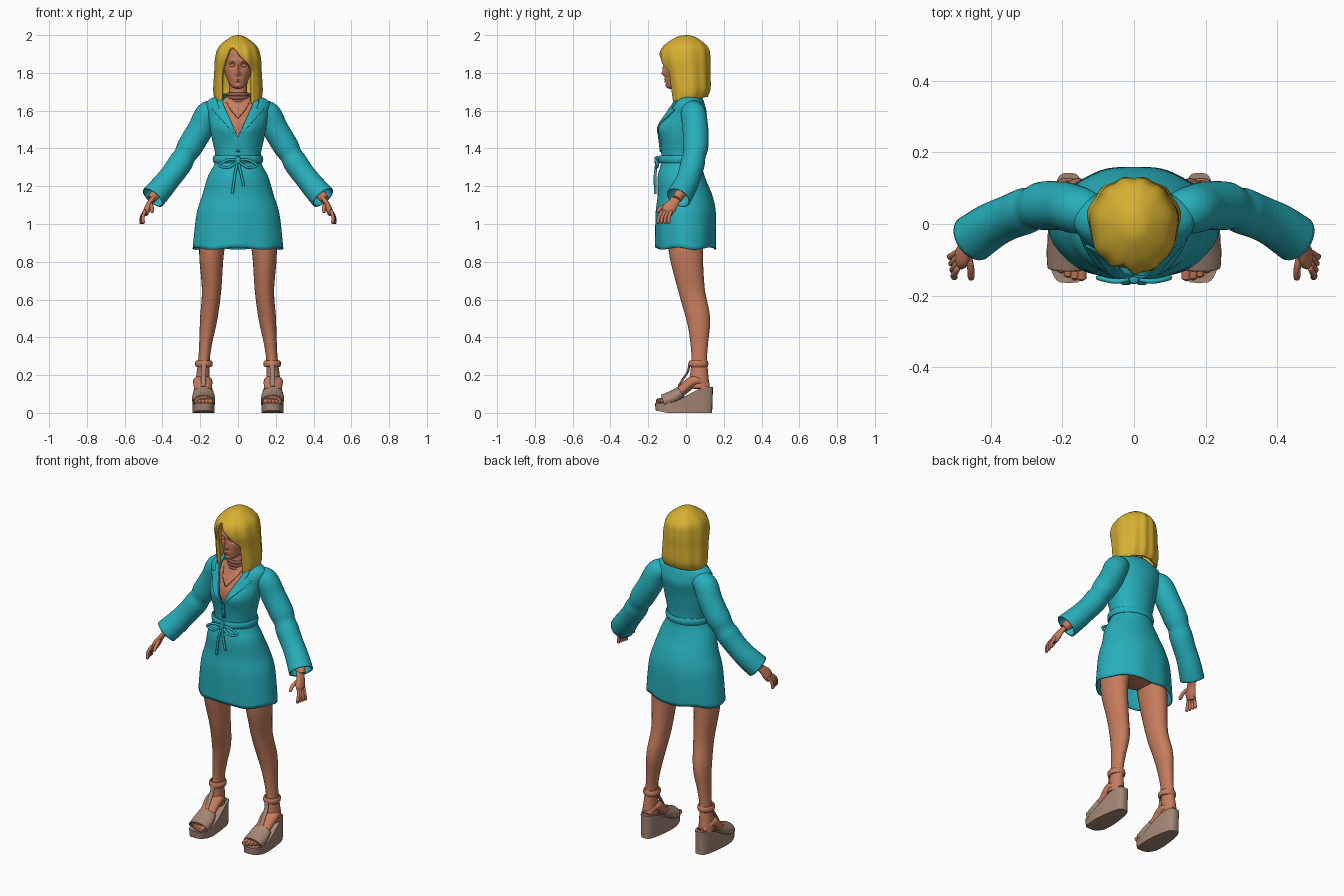
import bpy, bmesh, math
from math import sin, cos, pi, exp, sqrt
from mathutils import Vector

cube = bpy.data.objects.get("Cube")
if cube:
    bpy.data.objects.remove(cube)
parts = []


def material(name, *rgb):
    mat = bpy.data.materials.new(name)
    mat.use_nodes = True
    mat.diffuse_color = (*rgb, 1)
    mat.node_tree.nodes["Principled BSDF"].inputs["Base Color"].default_value = (*rgb, 1)
    return mat


TEAL = material("teal cloth", .02, .43, .5)
BLONDE = material("blonde hair", .68, .43, .03)
SKIN = material("skin", .56, .2, .11)
BROWN = material("brown choker", .3, .11, .07)
TAUPE = material("taupe leather", .37, .24, .18)


def clamp(value, low=0, high=1):
    return max(low, min(high, value))


def spline(keys, steps=6):
    """Catmull-Rom interpolation through tuples of any length."""
    rows = []
    last = len(keys) - 1
    for i in range(last):
        before, start, end, after = (keys[clamp(i + k, 0, last)] for k in (-1, 0, 1, 2))
        for s in range(steps):
            t = s / steps
            rows.append([b + t / 2 * (c - a + t * (2*a - 5*b + 4*c - d + t * (3*(b - c) + d - a)))
                         for a, b, c, d in zip(before, start, end, after)])
    return rows + [list(keys[last])]


def loft(name, rings, mat, closed=True, caps=False, mirror=False, thickness=0):
    """Bridge equal-length rings of points into one object."""
    bm = bmesh.new()
    loops = [[bm.verts.new(point) for point in ring] for ring in rings]
    count = len(loops[0])
    for lower, upper in zip(loops, loops[1:]):
        for j in range(count if closed else count - 1):
            k = (j + 1) % count
            bm.faces.new((lower[j], lower[k], upper[k], upper[j]))
    if caps:
        bm.faces.new(loops[0])
        bm.faces.new(loops[-1])
    bmesh.ops.remove_doubles(bm, verts=bm.verts, dist=.0002)
    bmesh.ops.recalc_face_normals(bm, faces=bm.faces)
    mesh = bpy.data.meshes.new(name)
    bm.to_mesh(mesh)
    bm.free()
    mesh.materials.append(mat)
    ob = bpy.data.objects.new(name, mesh)
    bpy.context.collection.objects.link(ob)
    if thickness:
        solid = ob.modifiers.new("thickness", "SOLIDIFY")
        solid.thickness, solid.offset = thickness, -1
    if mirror:
        ob.modifiers.new("mirror", "MIRROR").use_mirror_merge = False
    parts.append(ob)


def shell(name, rows, mat, segments=64, gap=None, shape=None, patch=False, **options):
    """Stacked ellipses (z, half width, front y, back y); gap(z) gives the x limits of
    a front opening, or of the only surface when patch is set."""
    rings = []
    for z, width, front, back in rows:
        width = max(width, .0001)
        left, right = (math.asin(clamp(x / width, -1)) for x in (gap(z) if gap else (0, 0)))
        start, end = (left, right) if patch else (right, left + 2 * pi)
        ring = []
        for j in range(segments + 1):
            a = start + (end - start) * j / segments
            point = Vector((width * sin(a), (front + back) / 2 - (back - front) / 2 * cos(a), z))
            ring.append(shape(point, a) if shape else point)
        rings.append(ring)
    loft(name, rings, mat, closed=False, **options)


def tube(name, keys, mat, radius=None, flat=1, ref=(0, 1, 0), sides=16, caps=True, **options):
    """Tube along (x, y, z, radius along ref), or with radius(t); flat scales the other axis."""
    path = spline(keys)
    points = [Vector(p[:3]) for p in path]
    last = len(path) - 1
    rings = []
    for i, point in enumerate(points):
        tangent = (points[min(i + 1, last)] - points[max(i - 1, 0)]).normalized()
        u = Vector(ref)
        u = (u - tangent * u.dot(tangent)).normalized()
        v = tangent.cross(u) * flat
        size = radius(i / last) if radius else path[i][3]
        angles = [2 * pi * j / sides for j in range(sides)]
        rings.append([point + size * (u * cos(a) + v * sin(a)) for a in angles])
    loft(name, rings, mat, caps=caps, **options)


def band(name, x, front, back, z, width, height, thick, mat, **options):
    """Rounded strap around an upright ellipse."""
    rings = []
    for i in range(48):
        a = 2 * pi * i / 48
        middle, depth = (front + back) / 2, (back - front) / 2
        ring = []
        for j in range(10):
            b = 2 * pi * j / 10
            out = thick * cos(b)
            ring.append((x + (width + out) * sin(a), middle - (depth + out) * cos(a), z + height * sin(b)))
        rings.append(ring)
    loft(name, rings + rings[:1], mat, **options)


def rounded(radius, power=6):
    return lambda t: max(.001, radius * sqrt(max(0, 1 - abs(2 * t - 1) ** power)))


def bump(x, z, x0, z0, wx, wz):
    return exp(-((x - x0) / wx) ** 2 - ((z - z0) / wz) ** 2)


# Head, with sockets, brow, nose, lips, chin and cheeks raised or sunk from the front
FEATURES = [(.016, .03, 1.84, .017, .012), (-.008, .03, 1.865, .025, .01),
            (-.02, 0, 1.796, .011, .013), (-.012, 0, 1.825, .008, .02),
            (-.008, 0, 1.768, .02, .005), (-.009, 0, 1.756, .016, .005),
            (-.007, 0, 1.73, .018, .01), (-.004, .05, 1.8, .02, .02)]


def face(point, a):
    if cos(a) > 0:
        point.y += sum(amount * bump(abs(point.x), point.z, *place) for amount, *place in FEATURES)
    return point


HEAD = [(1.715, 0, -.08, -.07), (1.72, .025, -.095, -.04), (1.74, .044, -.105, 0), (1.8, .07, -.11, .08),
        (1.87, .077, -.115, .1), (1.93, .07, -.1, .09), (1.96, 0, 0, 0)]
shell("head", spline(HEAD, 10), SKIN, segments=96, shape=face)
tube("eyes", [(.014, -.099, 1.839), (.046, -.092, 1.839)], SKIN, radius=rounded(.008, 2), mirror=True)


# Bob haircut with an off-centre parting, a swept fringe and clumped strands
def strands(point, a):
    swell = 1 + .02 * cos(11 * a + 1.5 * sin(2 * a)) * clamp((2 - point.z) * 12)
    lift = max(0, 1.78 - point.z) * 1.6 * point.y
    return Vector((point.x * swell, point.y * swell, point.z + lift))


def hair_opening(z):
    left = -.03 - .06 * sqrt(clamp((1.94 - z) * 7))
    right = -.03 + .11 * clamp((1.94 - z) * 8)
    return left, right


HAIR = [(2, 0, 0, 0), (1.99, .04, -.05, .05), (1.94, .1, -.12, .115), (1.88, .12, -.14, .13),
        (1.8, .125, -.12, .13), (1.7, .13, -.1, .13), (1.65, .12, -.095, .115)]
shell("hair", spline(HAIR, 7), BLONDE, segments=110, gap=hair_opening, shape=strands, thickness=.018)

# Neck, chest, choker and fine necklace
CHEST = [(1.4, .1, -.12, .06), (1.52, .13, -.124, .08), (1.58, .13, -.1, .08), (1.63, .12, -.07, .08),
         (1.66, .08, -.055, .065), (1.69, .05, -.05, .05), (1.76, .05, -.045, .05)]
shell("neck_and_chest", spline(CHEST), SKIN)
for i in range(3):
    band("choker_band", 0, -.055, .05, 1.65 + i * .018, .053, .01, .008, BROWN)
tube("necklace", [(.06, -.05, 1.645), (.035, -.095, 1.6), (0, -.12, 1.56)], SKIN,
     radius=lambda t: .002, sides=8, mirror=True)


# Wrap robe, open at the chest, with a softly waved hem
def drape(point, a):
    if cos(a) > 0:
        point.y -= .014 * bump(abs(point.x), point.z, .07, 1.5, .045, .05)
    wave = clamp((1.15 - point.z) * 4)
    point.y *= 1 + .02 * wave * cos(9 * a)
    point.z += .006 * wave * cos(5 * a)
    return point


def neckline(z):
    return clamp((z - 1.46) * .45, 0, .08)


def lapel_span(z):
    inner = neckline(z)
    spread = .03 if z > 1.61 else max(.01, (z - 1.45) * .45)
    return inner, inner + spread


ROBE = spline([(.87, .24, -.16, .16), (1.05, .22, -.16, .16), (1.15, .19, -.15, .14), (1.25, .16, -.15, .1),
               (1.34, .12, -.13, .08), (1.46, .14, -.14, .09), (1.52, .15, -.14, .1), (1.58, .16, -.11, .11),
               (1.63, .17, -.08, .1), (1.66, .15, -.06, .09), (1.69, .08, -.04, .07)])
shell("robe", ROBE, TEAL, segments=96, gap=lambda z: (-neckline(z), neckline(z)), shape=drape, thickness=.008)
raised = [(z, width + .007, front - .007, back) for z, width, front, back in ROBE if 1.36 < z < 1.67]
shell("lapels", raised, TEAL, segments=12, gap=lapel_span, shape=drape, patch=True, thickness=.008, mirror=True)

# Belt and tied bow
band("belt", 0, -.138, .08, 1.343, .125, .02, .009, TEAL)
KNOT = (0, -.15, 1.335)
tube("bow_loops", [KNOT, (.05, -.16, 1.34), (.1, -.15, 1.31), (.05, -.16, 1.3), KNOT], TEAL,
     radius=lambda t: .007, mirror=True)
for name, side, length in (("right_bow_tail", -1, .17), ("left_bow_tail", 1, .13)):
    tube(name, [KNOT, (side * .015, -.163, 1.27), (side * .03, -.163, 1.33 - length)], TEAL, radius=lambda t: .007)
tube("bow_knot", [(0, -.152, 1.315), (0, -.152, 1.36)], TEAL, radius=rounded(.016, 3))


# Sleeves with elbow creases and flared open cuffs
def sleeve_radius(t):
    return .068 - .008 * bump(t, 0, .56, 0, .04, 1) - .006 * bump(t, 0, .75, 0, .15, 1) - .014 * bump(t, 0, 0, 0, .1, 1)


SLEEVE = [(.11, .03, 1.6), (.16, .04, 1.58), (.2, .05, 1.5), (.26, .05, 1.4), (.32, .03, 1.3),
          (.39, 0, 1.21), (.45, -.04, 1.14)]
tube("sleeves", SLEEVE, TEAL, radius=sleeve_radius, sides=32, caps=False, thickness=.008, mirror=True)
tube("forearms", [(.3, .04, 1.33, .04), (.39, 0, 1.21, .035), (.46, -.05, 1.13, .024)], SKIN, mirror=True)

# Hands, with fingers fanned from the palm
tube("palms", [(.44, -.04, 1.15, .025), (.465, -.065, 1.115, .028), (.48, -.09, 1.08, .036), (.49, -.1, 1.05, .025)],
     SKIN, flat=.5, mirror=True)
tube("thumbs", [(.465, -.08, 1.11), (.456, -.125, 1.09), (.455, -.155, 1.06)], SKIN, radius=rounded(.01), mirror=True)
for i, name in enumerate(("index", "middle", "ring", "little")):
    base = Vector((.49, -.12 + i * .015, 1.075))
    tip = Vector((.5 + i * .005, -.15 + i * .02, 1))
    bend = base.lerp(tip, .5) + Vector((.008, -.008, 0))
    tube(name + "_fingers", [base, bend, tip], SKIN, radius=rounded(.009), sides=10, mirror=True)

# Hips, legs and feet
SIDEWAYS = (1, 0, 0)
shell("hips", spline([(.92, 0, 0, 0), (.94, .12, -.08, .1), (1.05, .18, -.11, .12), (1.3, .1, -.09, .06)]), SKIN)
LEG = [(.12, 0, 1, .1), (.14, 0, .85, .09), (.14, .03, .65, .07), (.155, .065, .5, .063),
       (.17, .07, .38, .048), (.18, .07, .28, .042), (.19, .07, .13, .055)]
tube("legs", LEG, SKIN, flat=.73, sides=28, mirror=True)
FOOT = [(.187, .12, .14, .025), (.187, .05, .17, .05), (.185, -.02, .12, .047), (.183, -.08, .08, .053),
        (.182, -.12, .065, .048)]
tube("feet", FOOT, SKIN, flat=.6, ref=SIDEWAYS, sides=24, mirror=True)
for i in range(5):
    x = .146 + i * .019
    tube("toes", [(x, -.1, .07), (x, -.16 + i * i * .0025, .06)], SKIN, radius=rounded(.014 - i * .001), mirror=True, ref=SIDEWAYS)


# Wedge soles: a rounded outline whose top rises to the heel
def sole_ring(scale, top):
    ring = []
    for j in range(40):
        a = 2 * pi * j / 40
        y = -.011 + .154 * scale * cos(a)
        half = .061 - .08 * clamp(y + .05)
        x = .182 + scale * half * math.copysign(sqrt(abs(sin(a))), sin(a))
        rise = clamp((y + .1) / .22)
        height = .053 + .085 * rise * rise * (3 - 2 * rise)
        ring.append((x, y, height if top else clamp(-y - .1) * .2))
    return ring


SOLE = [(.01, False), (.6, False), (.97, False), (1, True), (.93, True), (.5, True), (.01, True)]
loft("wedge_soles", [sole_ring(*step) for step in SOLE], TAUPE, mirror=True)

# Sandal vamp, instep strap and ankle band
tube("vamps", [(.184, -.025, .11, .053), (.183, -.07, .08, .061), (.182, -.12, .06, .06)], TAUPE, flat=.63,
     ref=SIDEWAYS, sides=28, caps=False, thickness=.006, mirror=True)
tube("instep_straps", [(.18, .018, .26), (.182, .01, .22), (.183, -.012, .185), (.184, -.04, .14)], TAUPE,
     radius=lambda t: .013, flat=.45, ref=SIDEWAYS, mirror=True)
band("ankle_bands", .181, .022, .11, .26, .038, .018, .009, SKIN, mirror=True)

# Smooth shading that keeps true edges crisp
bpy.ops.object.select_all(action="DESELECT")
for ob in parts:
    ob.select_set(True)
bpy.context.view_layer.objects.active = parts[0]
bpy.ops.object.shade_smooth_by_angle(angle=math.radians(45))
